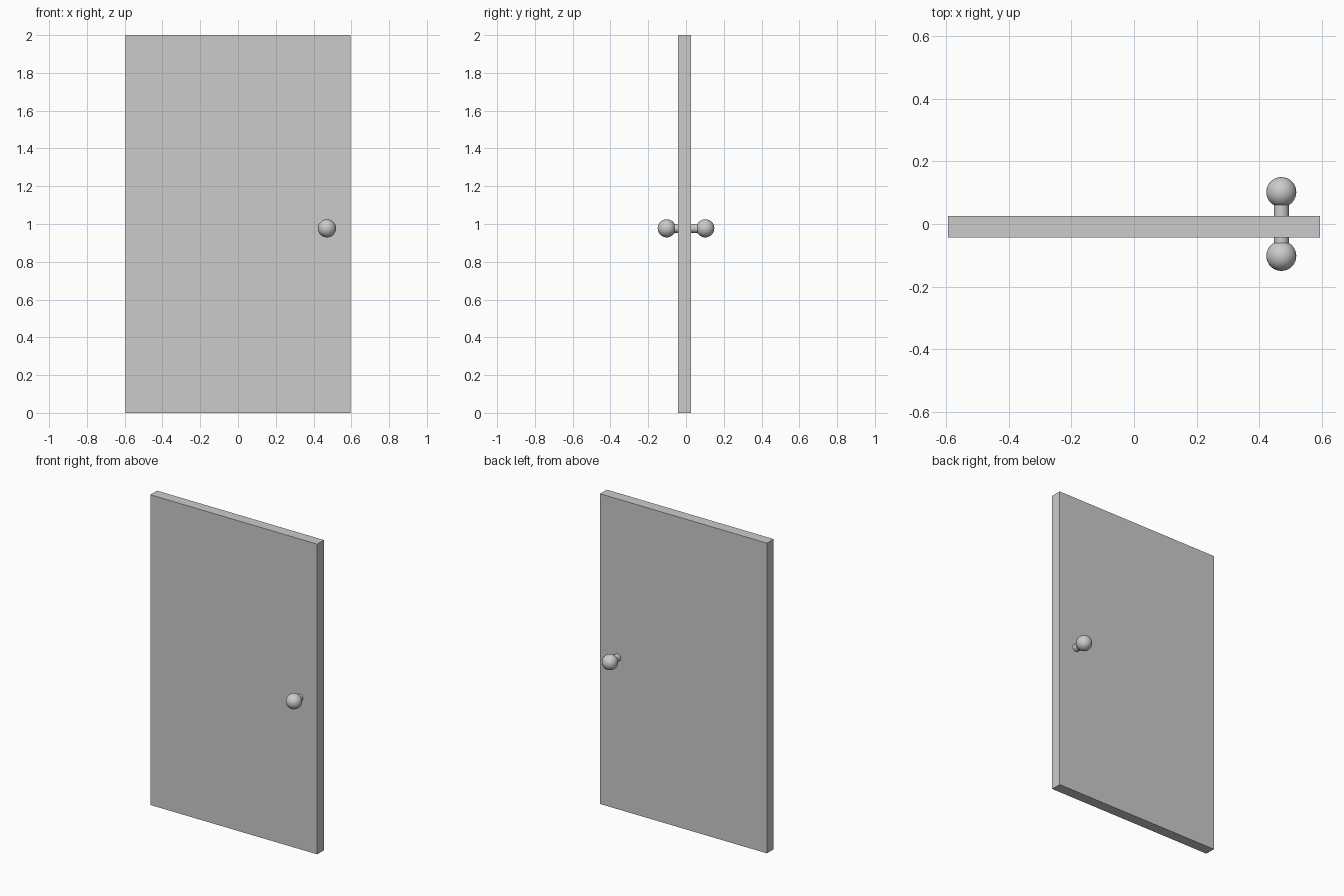
import bpy
from math import pi

if "Cube" in bpy.data.objects:
    bpy.data.objects.remove(bpy.data.objects["Cube"])

KNOB_X, KNOB_Z = 0.471, 0.977
FRONT, BACK = -0.043, 0.026   # door faces along y


def smooth(obj, name):
    obj.name = name
    bpy.ops.object.shade_smooth_by_angle()


# Door slab
bpy.ops.mesh.primitive_cube_add(size=1, location=(0, (FRONT + BACK) / 2, 1))
door = bpy.context.object
door.name = "door_panel"
door.scale = (1.19, BACK - FRONT, 2)
bpy.ops.object.transform_apply(location=False, rotation=False, scale=True)

# Spindle running through the door into both knobs
bpy.ops.mesh.primitive_cylinder_add(vertices=32, radius=0.024, depth=0.18,
                                    location=(KNOB_X, 0, KNOB_Z),
                                    rotation=(pi / 2, 0, 0))
smooth(bpy.context.object, "knob_spindle")

# Round knob on each side
for side, y in (("front", -0.102), ("back", 0.102)):
    bpy.ops.mesh.primitive_uv_sphere_add(segments=32, ring_count=16, radius=0.048,
                                         location=(KNOB_X, y, KNOB_Z),
                                         rotation=(pi / 2, 0, 0))
    smooth(bpy.context.object, side + "_knob")
